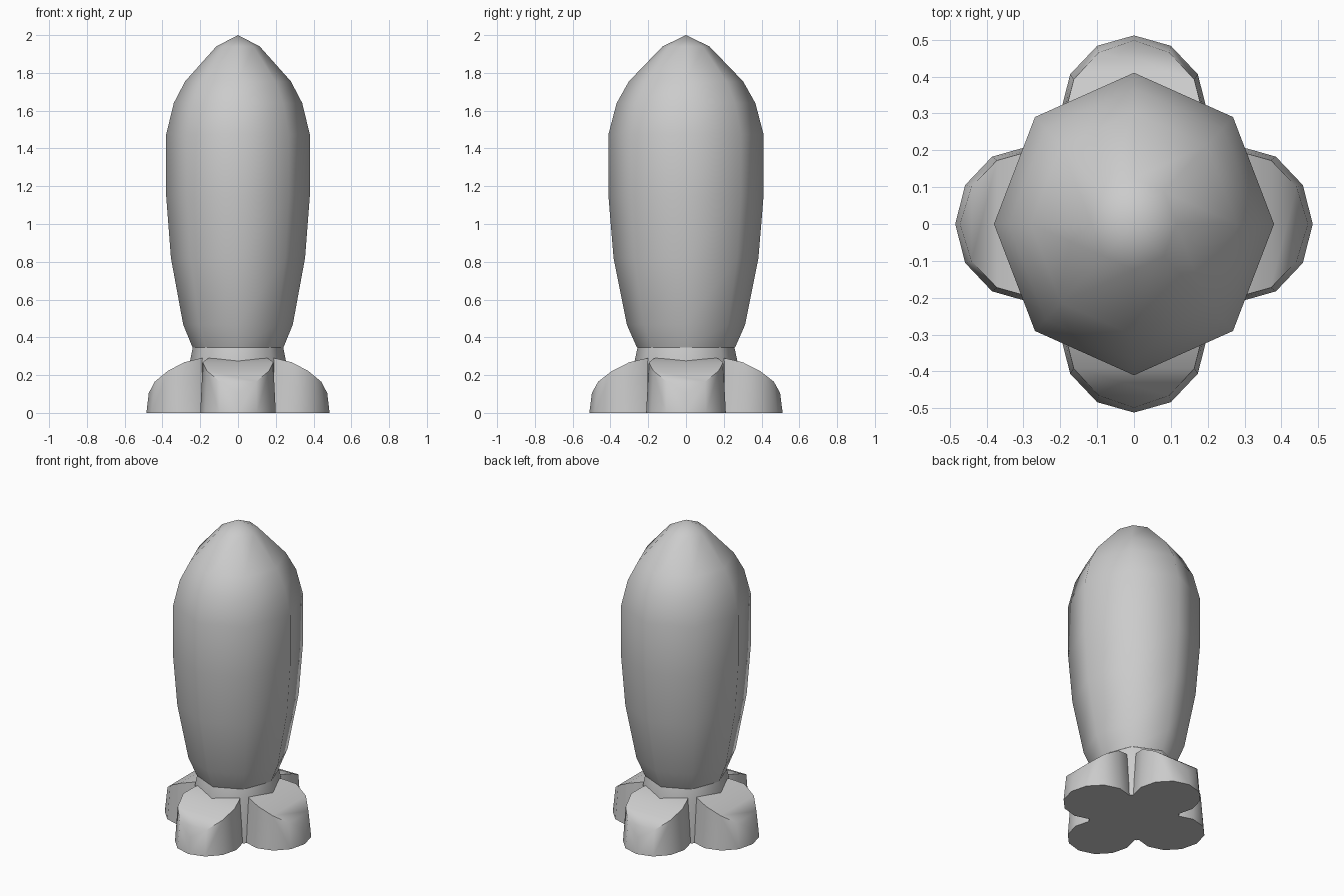
import bpy, bmesh
from math import sin, cos, pi, radians

if "Cube" in bpy.data.objects:
    bpy.data.objects.remove(bpy.data.objects["Cube"])


def finish(name, bm, angle=None):
    bmesh.ops.recalc_face_normals(bm, faces=bm.faces)
    mesh = bpy.data.meshes.new(name)
    bm.to_mesh(mesh)
    bm.free()
    obj = bpy.data.objects.new(name, mesh)
    bpy.context.collection.objects.link(obj)
    bpy.ops.object.select_all(action='DESELECT')
    obj.select_set(True)
    bpy.context.view_layer.objects.active = obj
    if angle is None:
        bpy.ops.object.shade_smooth()
    else:
        bpy.ops.object.shade_smooth_by_angle(angle=radians(angle))
    return obj


def lathe(name, profile, y_scale, sides=8, top=None, cap_bottom=False, angle=None):
    bm = bmesh.new()
    rings = [[bm.verts.new((r * cos(2 * pi * i / sides),
                            r * sin(2 * pi * i / sides) * y_scale, z))
              for i in range(sides)] for r, z in profile]
    for a, b in zip(rings, rings[1:]):
        for i in range(sides):
            j = (i + 1) % sides
            bm.faces.new((a[i], a[j], b[j], b[i]))
    if top is not None:
        tip = bm.verts.new((0, 0, top))
        for i in range(sides):
            bm.faces.new((rings[-1][i], rings[-1][(i + 1) % sides], tip))
    if cap_bottom:
        bm.faces.new(rings[0])
    return finish(name, bm, angle)


# Octagonal pod body with a pointed nose
lathe("body", [(0.24, 0.345), (0.29, 0.467), (0.355, 0.82), (0.38, 1.146),
               (0.38, 1.475), (0.34, 1.64), (0.28, 1.755), (0.115, 1.94)],
      1.08, top=2.0)

# Core column, visible as the neck and between the lobes
lathe("neck", [(0.262, 0), (0.255, 0.27), (0.24, 0.345)], 1.07,
      cap_bottom=True, angle=50)


def lobe(name, turn):
    # Rounded foot: tapered wall, top sloping down towards the outer tip
    bm = bmesh.new()
    tops = [0.105, 0.165, 0.222, 0.268, 0.288]

    def vert(d, side, z):
        x = d * cos(turn) - side * sin(turn)
        y = d * sin(turn) + side * cos(turn)
        return bm.verts.new((x, y * 1.055, z))

    def row(s):
        low, high = [], []
        for i, z in enumerate(tops):
            a = i * pi / 6
            r = 0.2 - 0.05 * z
            low.append(vert(0.285 + 0.2 * cos(a), s * 0.2 * sin(a), 0))
            high.append(vert(0.285 + (0.2 - 0.12 * z) * cos(a), s * r * sin(a), z))
        low.append(vert(0.05, s * 0.08, 0))
        high.append(vert(0.05, s * 0.08, 0.31))
        return low, high

    left, right = row(1), row(-1)
    for low, high in (left, right):
        for i in range(len(low) - 1):
            bm.faces.new((low[i], low[i + 1], high[i + 1], high[i]))
    for k in (0, 1):
        for i in range(len(left[k]) - 1):
            bm.faces.new((left[k][i], left[k][i + 1], right[k][i + 1], right[k][i]))
    bmesh.ops.remove_doubles(bm, verts=bm.verts, dist=0.0005)
    finish(name, bm, 40)


# Four feet around the base
for n, part in enumerate(("right", "back", "left", "front")):
    lobe(part + "_foot", n * pi / 2)
